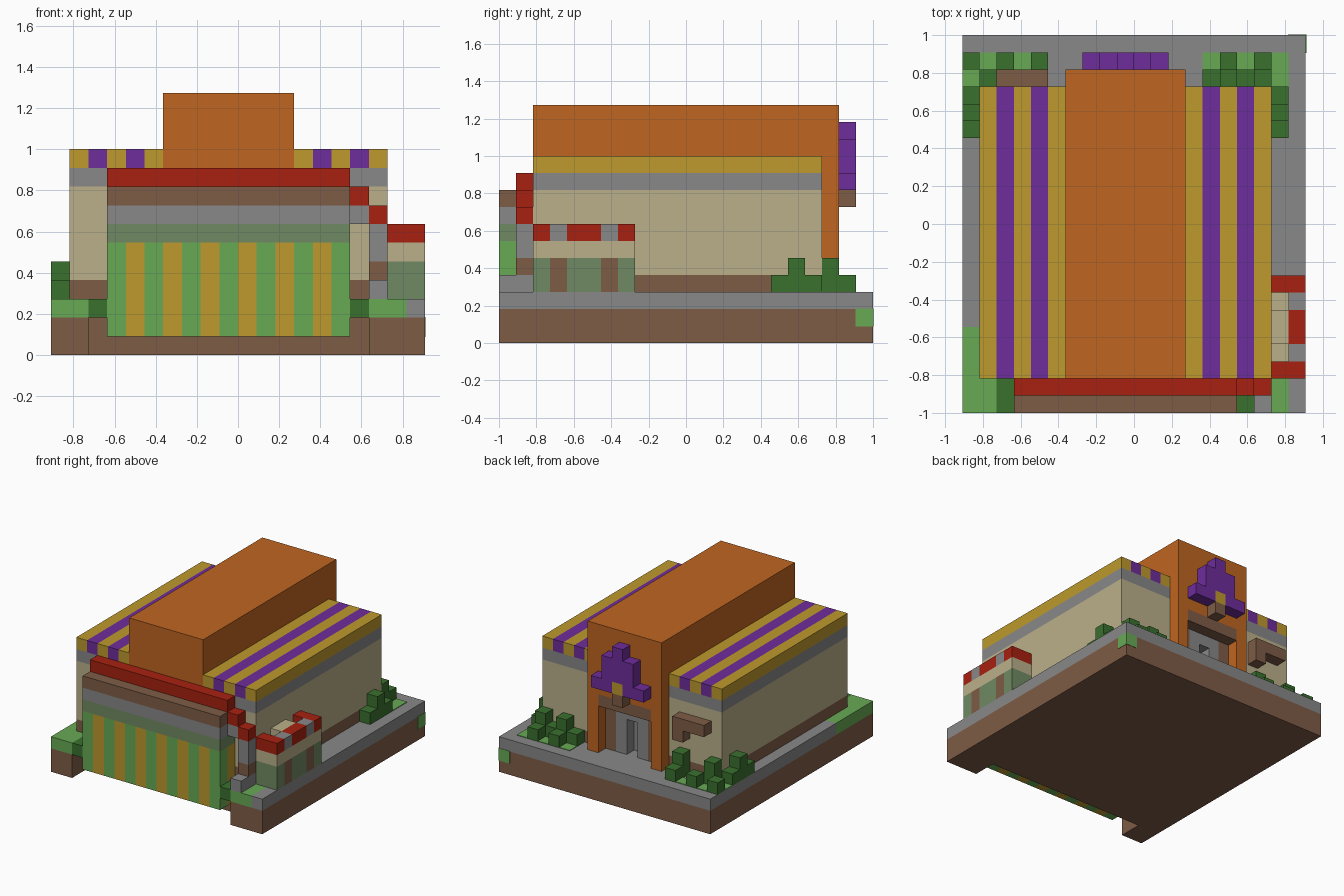
import bpy
import bmesh
from mathutils import Vector

if "Cube" in bpy.data.objects:
    bpy.data.objects.remove(bpy.data.objects["Cube"], do_unlink=True)

COLORS = {
    "orange": (0.52, 0.13, 0.015), "ochre": (0.51, 0.32, 0.026),
    "purple": (0.156, 0.026, 0.33), "red": (0.39, 0.015, 0.005),
    "grey": (0.246, 0.246, 0.246), "tan": (0.50, 0.434, 0.254),
    "brown": (0.21, 0.107, 0.061), "green": (0.138, 0.402, 0.091),
    "dark_green": (0.042, 0.162, 0.027), "sage": (0.162, 0.254, 0.122),
}
MATS = {}
for name, rgb in COLORS.items():
    m = bpy.data.materials.new(name)
    m.use_nodes = True
    m.diffuse_color = (*rgb, 1)
    m.node_tree.nodes["Principled BSDF"].inputs["Base Color"].default_value = (*rgb, 1)
    MATS[name] = m

UNIT = 1 / 11          # one block
ORIGIN = Vector((10, 11, 0))


def blocks(name, color, *boxes, grow=0.0):
    """One object made of boxes given as (x0, x1, y0, y1, z0, z1) in block units."""
    bm = bmesh.new()
    for x0, x1, y0, y1, z0, z1 in boxes:
        lo, hi = Vector((x0, y0, z0)), Vector((x1, y1, z1))
        size = (hi - lo) * UNIT + Vector((grow, grow, grow)) * 2
        mid = ((lo + hi) / 2 - ORIGIN) * UNIT
        cube = bmesh.ops.create_cube(bm, size=1)
        for v in cube["verts"]:
            v.co = Vector(a * b for a, b in zip(v.co, size)) + mid
    mesh = bpy.data.meshes.new(name)
    bm.to_mesh(mesh)
    bm.free()
    mesh.materials.append(MATS[color])
    ob = bpy.data.objects.new(name, mesh)
    bpy.context.scene.collection.objects.link(ob)
    return ob


def cell(x, y, z, h=1):
    return (x, x + 1, y, y + 1, z, z + h)


# Ground: earth with a notch at the front, paving and lawn
blocks("earth", "brown", (0, 20, 2, 22, 0, 2), (0, 2, 0, 2, 0, 2), (17, 20, 0, 2, 0, 2))
blocks("paving", "grey", (1, 20, 2, 22, 2, 3), (0, 1, 5, 22, 2, 3), (19, 20, 0, 2, 2, 3))
blocks("lawn", "green", (0, 1, 0, 5, 2, 3), (1, 2, 0, 2, 2, 3), (17, 19, 0, 2, 2, 3))
blocks("lawn_edge", "dark_green", (2, 3, 0, 2, 2, 3), (16, 17, 0, 2, 2, 3))
blocks("corner_moss", "green", cell(19, 21, 1), grow=0.003)
blocks("rear_lawn", "green",
       *[(x, x + 1, y, y + 1, 3, 3.05) for x, y in
         [(1, 20), (3, 20), (0, 19), (14, 20), (16, 20), (18, 20), (18, 19)]])

# Hall walls in bands, leaving a doorway recess at the back
for name, color, z0, z1 in [("plinth", "brown", 3, 4), ("walls", "tan", 4, 9)]:
    blocks(name, color, (1, 7, 2, 19, z0, z1), (12, 18, 2, 19, z0, z1),
           (7, 12, 2, 17, z0, z1))
blocks("cornice", "grey", (1, 18, 2, 19, 9, 10))
stripes = [1, 2, 3, 4, 5, 13, 14, 15, 16, 17]
for color, parity in [("ochre", 1), ("purple", 0)]:
    blocks("roof_stripes_" + color, color,
           *[(x, x + 1, 2, 19, 10, 11) for x in stripes if x % 2 == parity])

# Raised centre roof and back portal
blocks("centre_roof", "orange", (6, 13, 2, 20, 10, 14))
blocks("portal", "orange", (6, 7, 19, 20, 3, 10), (12, 13, 19, 20, 3, 10),
       (7, 12, 19, 20, 8, 10))
blocks("portal_lintel", "brown", (7, 12, 17, 20, 7, 8))
blocks("door_wall", "grey", (7, 12, 17, 18, 3, 7))
blocks("door_posts", "grey", (8, 9, 18, 19, 3, 7), (10, 11, 18, 19, 3, 7),
       (8, 11, 18, 19, 6, 7))
blocks("door_jambs", "brown", (7, 8, 18, 19, 3, 7), (11, 12, 18, 19, 3, 7))

# Emblem over the portal
blocks("emblem", "purple", (7, 9, 20, 21, 9, 10), (10, 12, 20, 21, 9, 10),
       (8, 11, 20, 21, 10, 12), cell(9, 20, 12))
blocks("emblem_centre", "ochre", cell(9, 20, 9))
blocks("emblem_base", "brown", cell(9, 20, 8))

# Bracket on the back wall
blocks("wall_bracket", "brown", (2, 5, 19, 20, 7, 8), cell(4, 19, 6))

# Front gate: two rows of alternating stripes below solid bands
for color, parity in [("green", 1), ("ochre", 0)]:
    blocks("gate_stripes_" + color, color,
           *[cell(x, y, 1, 5) for y in (0, 1) for x in range(3, 16)
             if (x + y) % 2 == parity])
for i, color in enumerate(["sage", "grey", "brown"]):
    blocks("gate_band_" + color, color, (3, 16, 0, 2, 6 + i, 7 + i))

# Red coping stepping down to a side pillar
blocks("gate_coping", "red", (3, 16, 1, 2, 9, 10), cell(16, 1, 8), cell(17, 1, 7))
blocks("side_pillar", "grey", cell(16, 1, 7), cell(17, 1, 5, 2), cell(17, 1, 3),
       cell(17, 0, 3))
blocks("pillar_band", "brown", cell(17, 1, 4))

# Side kiosk
blocks("kiosk_body", "sage", (18, 20, 2, 3, 3, 5), (18, 20, 4, 6, 3, 5),
       (18, 20, 7, 8, 3, 5))
blocks("kiosk_panels", "brown", (18, 20, 3, 4, 3, 5), (18, 20, 6, 7, 3, 5))
blocks("kiosk_upper", "tan", (18, 20, 2, 8, 5, 6), (18, 19, 4, 6, 6, 7))
blocks("kiosk_rim", "red", (18, 20, 2, 3, 6, 7), (19, 20, 4, 6, 6, 7),
       (18, 20, 7, 8, 6, 7))
blocks("kiosk_rim_gaps", "grey", cell(19, 3, 6), cell(19, 6, 6))

# Bushes, one or two blocks tall
low = [(0, 16), (0, 18), (0, 20), (2, 20), (4, 20), (18, 16), (18, 18),
       (15, 20), (17, 20), (14, 19), (16, 19)]
tall = [(0, 17), (1, 19), (4, 19), (18, 17), (15, 19), (17, 19)]
blocks("bushes", "dark_green", *[cell(x, y, 3) for x, y in low],
       *[cell(x, y, 3, 2) for x, y in tall])
